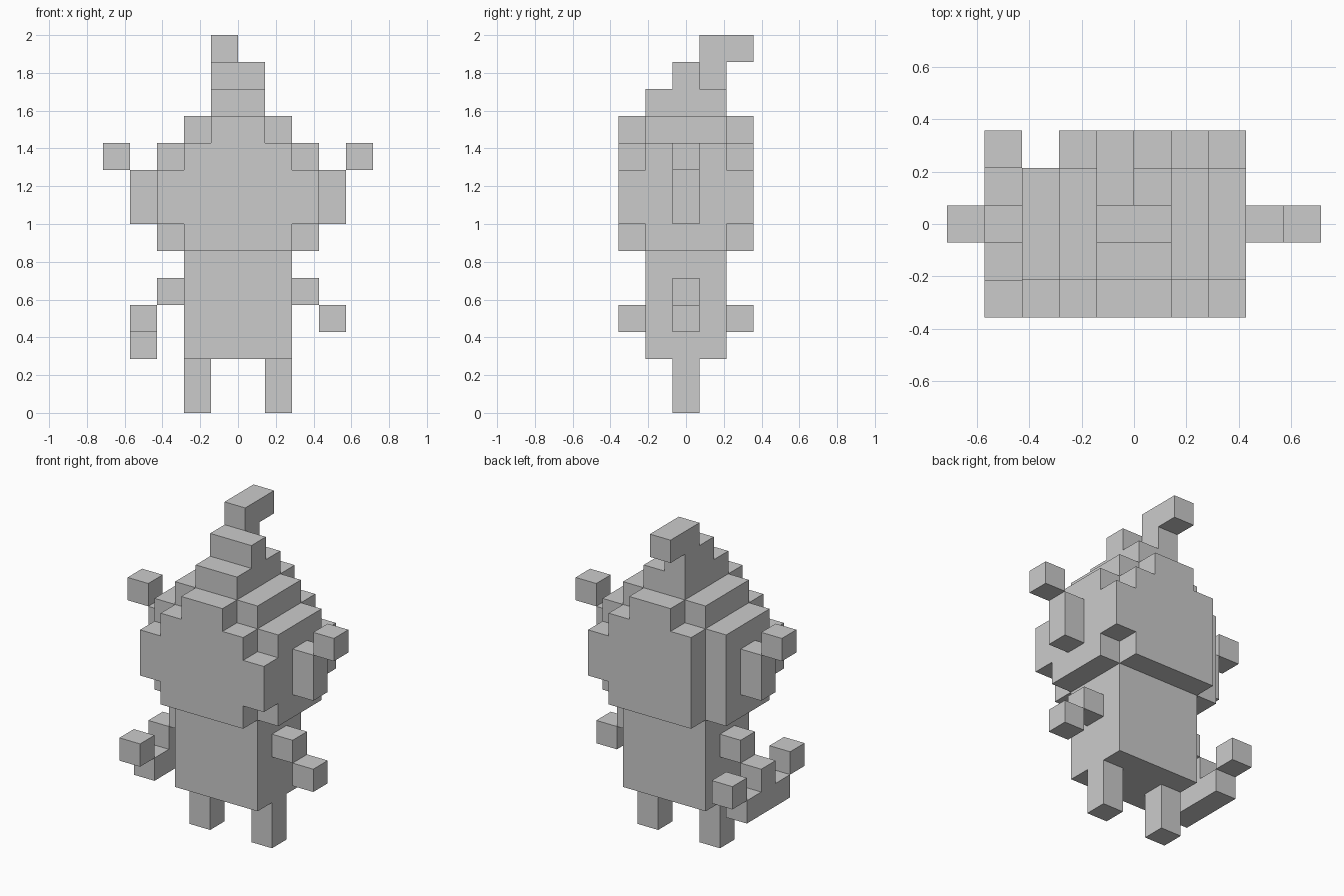
import bpy, bmesh
from mathutils import Vector

if "Cube" in bpy.data.objects:
    bpy.data.objects.remove(bpy.data.objects["Cube"])

U = 1 / 7  # edge of one cube; the figure is 14 cubes tall


def box(x0, x1, y0, y1, z0, z1):
    """Cells of a block; y counts 0 (front) to 5 (back)."""
    return {(x, y, z) for x in range(x0, x1) for y in range(y0, y1) for z in range(z0, z1)}


def mirror(cells):
    return {(-1 - x, y, z) for x, y, z in cells}


parts = {}

# legs, arms and ears, mirrored left to right
limbs = {
    "leg": box(1, 2, 2, 3, 0, 2),
    "arm": box(2, 3, 2, 3, 4, 5) | box(3, 4, 2, 3, 3, 4),
    "ear": box(3, 4, 2, 3, 7, 9) | box(4, 5, 2, 3, 9, 10),
}
for name, cells in limbs.items():
    parts["right_" + name] = cells
    parts["left_" + name] = mirror(cells)

# body
parts["body"] = box(-2, 2, 1, 4, 2, 6)

# head: wide core with rounded front and back layers
head = box(-3, 3, 1, 4, 6, 10)
for y in (0, 4):
    head |= box(-2, 2, y, y + 1, 6, 10) | box(-3, 3, y, y + 1, 7, 9)
head -= box(-3, -2, 4, 5, 6, 10)  # missing back corner
parts["head"] = head

# pointed hat with bent tip
parts["hat"] = (box(-2, 2, 1, 4, 10, 11) | box(-1, 1, 0, 5, 10, 11)
                | box(-1, 1, 1, 4, 11, 12) | box(-1, 1, 2, 3, 12, 13))
parts["hat_tip"] = box(-1, 0, 3, 4, 12, 13) | box(-1, 0, 3, 5, 13, 14)

# curved item held in the left hand
parts["held_bow"] = (box(-4, -3, 1, 4, 2, 3)
                     | box(-4, -3, 0, 1, 3, 4) | box(-4, -3, 4, 5, 3, 4))

solid = set().union(*parts.values())


def build(name, cells):
    """Outer skin of a part, with flat areas merged."""
    bm = bmesh.new()
    for cell in cells:
        centre = Vector(cell) + Vector((0.5, -2, 0.5))
        for axis in range(3):
            for sign in (-1, 1):
                n = Vector((0, 0, 0))
                n[axis] = sign
                if tuple(int(c + d) for c, d in zip(cell, n)) in solid:
                    continue
                a = Vector((0, 0, 0))
                a[(axis + 1) % 3] = 0.5
                b = n.cross(a)
                mid = centre + n * 0.5
                bm.faces.new([bm.verts.new((mid + c) * U)
                              for c in (a + b, b - a, -a - b, a - b)])
    bmesh.ops.remove_doubles(bm, verts=bm.verts, dist=0.001)
    bmesh.ops.dissolve_limit(bm, angle_limit=0.01, verts=bm.verts, edges=bm.edges)
    mesh = bpy.data.meshes.new(name)
    bm.to_mesh(mesh)
    bm.free()
    bpy.context.collection.objects.link(bpy.data.objects.new(name, mesh))


for name, cells in parts.items():
    build(name, cells)
